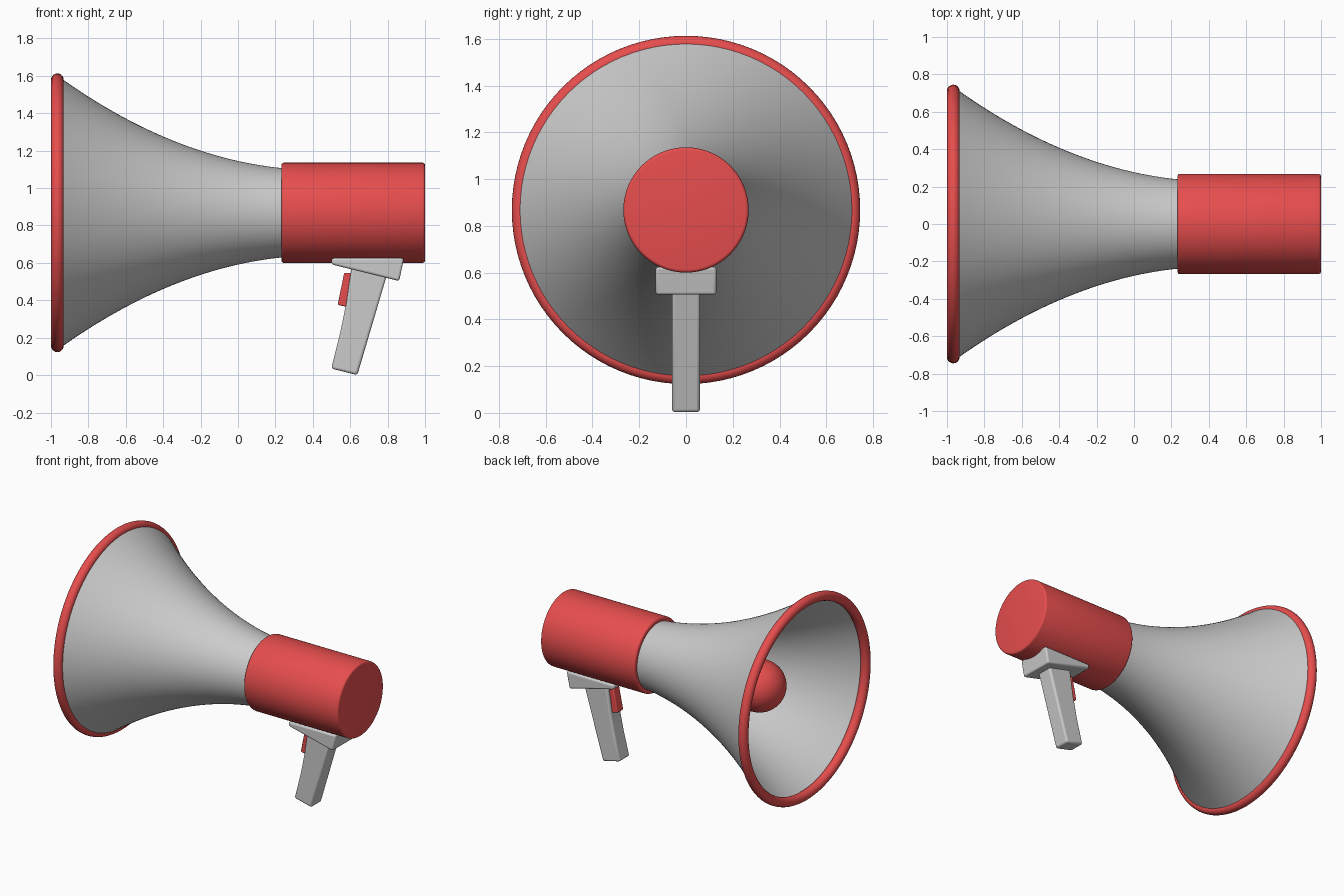
import bpy, bmesh, math

if "Cube" in bpy.data.objects:
    bpy.data.objects.remove(bpy.data.objects["Cube"])

AXIS_Z = 0.868
SEG = 96

red = bpy.data.materials.new("red")
red.diffuse_color = (0.8, 0.075, 0.075, 1)
red.use_nodes = True
red.node_tree.nodes["Principled BSDF"].inputs["Base Color"].default_value = red.diffuse_color


def finish(name, bm, mat=None, bevel=0, angle=35):
    bmesh.ops.remove_doubles(bm, verts=bm.verts, dist=1e-5)
    bmesh.ops.recalc_face_normals(bm, faces=bm.faces)
    mesh = bpy.data.meshes.new(name)
    bm.to_mesh(mesh)
    bm.free()
    ob = bpy.data.objects.new(name, mesh)
    bpy.context.collection.objects.link(ob)
    if mat:
        mesh.materials.append(mat)
    if bevel:
        mod = ob.modifiers.new("bevel", 'BEVEL')
        mod.width = bevel
        mod.segments = 3
        mod.angle_limit = math.radians(30)
    bpy.ops.object.select_all(action='DESELECT')
    ob.select_set(True)
    bpy.context.view_layer.objects.active = ob
    bpy.ops.object.shade_smooth_by_angle(angle=math.radians(angle))
    return ob


def lathe(name, profile, mat=None, closed=False):
    """Spin (x, radius) points around the horn axis."""
    bm = bmesh.new()
    vs = [bm.verts.new((x, 0, AXIS_Z + r)) for x, r in profile]
    pairs = list(zip(vs, vs[1:])) + ([(vs[-1], vs[0])] if closed else [])
    edges = [bm.edges.new(p) for p in pairs]
    bmesh.ops.spin(bm, geom=vs + edges, cent=(0, 0, AXIS_Z), axis=(1, 0, 0),
                   angle=2 * math.pi, steps=SEG, use_merge=True)
    return finish(name, bm, mat)


def prism(name, outline, half_width, bevel, mat=None):
    """Extrude an (x, z) side outline symmetrically across y."""
    bm = bmesh.new()
    face = bm.faces.new([bm.verts.new((x, -half_width, z)) for x, z in outline])
    ext = bmesh.ops.extrude_face_region(bm, geom=[face])
    moved = [v for v in ext["geom"] if isinstance(v, bmesh.types.BMVert)]
    bmesh.ops.translate(bm, verts=moved, vec=(0, 2 * half_width, 0))
    return finish(name, bm, mat, bevel)


def arc(cx, cr, rad, a0, a1, n):
    return [(cx + rad * math.cos(math.radians(a0 + (a1 - a0) * i / n)),
             cr + rad * math.sin(math.radians(a0 + (a1 - a0) * i / n)))
            for i in range(n + 1)]


# Flared horn: thin wall, outer curve out and inner curve back
def flare(s):
    return 0.238 + 0.1 * s + 0.258 * s * s


steps = [1.18 * i / 28 for i in range(29)]
outer = [(0.24 - s, flare(s)) for s in steps]
inner = [(x, r - 0.012) for x, r in reversed(outer)]
lathe("horn", outer + inner, closed=True)

# Rounded rim around the mouth
lathe("mouth_rim", arc(-0.966, 0.711, 0.034, 0, 360, 20)[:-1], red, closed=True)

# Cylindrical body with softened ends
b = 0.014
lathe("body", [(0.232, 0)] + arc(0.232 + b, 0.268 - b, b, 180, 90, 4)
      + arc(1.0 - b, 0.268 - b, b, 90, 0, 4) + [(1.0, 0)], red)

# Round-nosed driver inside the horn
lathe("inner_driver", arc(-0.6, 0, 0.18, 180, 90, 14) + [(0.24, 0.18)], red)

# Wedge mount under the body
prism("handle_mount", [(0.50, 0.625), (0.887, 0.625), (0.862, 0.503), (0.50, 0.592)],
      0.13, 0.012)

# Slanted grip
prism("grip", [(0.612, 0.60), (0.815, 0.60), (0.638, 0.0), (0.498, 0.035),
               (0.545, 0.22), (0.578, 0.38), (0.595, 0.50)], 0.06, 0.014)

# Trigger in front of the grip
prism("trigger", [(0.568, 0.547), (0.62, 0.547), (0.60, 0.36), (0.533, 0.376),
                  (0.548, 0.45)], 0.035, 0.007, red)
